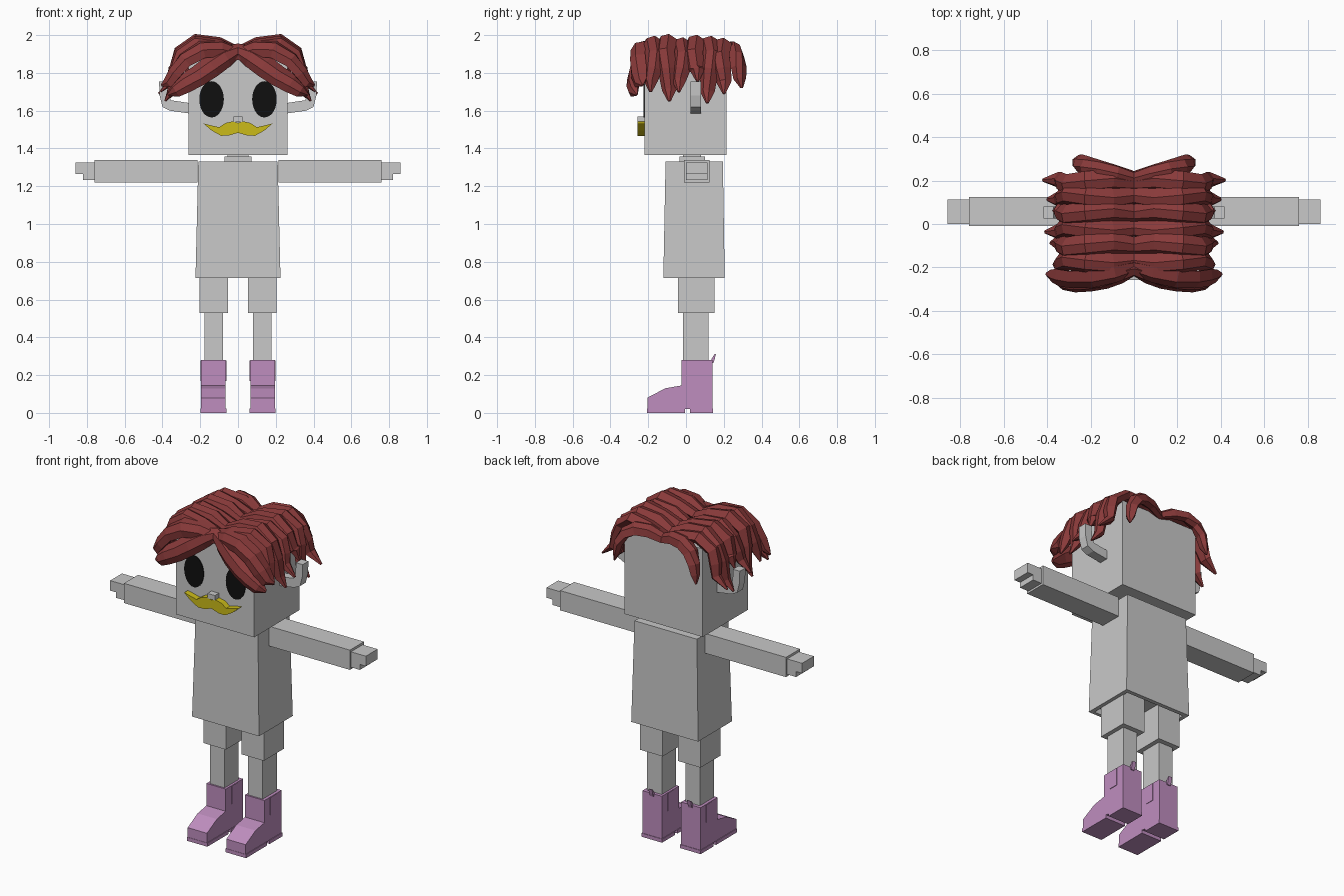
import bpy, bmesh, math
from mathutils import Vector

old = bpy.data.objects.get("Cube")
if old:
    bpy.data.objects.remove(old, do_unlink=True)


def material(name, r, g, b):
    m = bpy.data.materials.new(name)
    m.use_nodes = True
    m.diffuse_color = (r, g, b, 1)
    node = next(n for n in m.node_tree.nodes if n.type == 'BSDF_PRINCIPLED')
    node.inputs["Base Color"].default_value = (r, g, b, 1)
    node.inputs["Roughness"].default_value = 0.8
    return m


GREY = material("light grey", 0.58, 0.58, 0.58)
PINK = material("orchid pink", 0.52, 0.27, 0.52)
YELLOW = material("mustard yellow", 0.60, 0.50, 0.01)
BLACK = material("black", 0.005, 0.005, 0.005)
HAIR = material("auburn", 0.25, 0.042, 0.042)


def finish(name, bm, mat, mirror=False):
    bmesh.ops.recalc_face_normals(bm, faces=bm.faces)
    me = bpy.data.meshes.new(name)
    bm.to_mesh(me)
    bm.free()
    me.materials.append(mat)
    ob = bpy.data.objects.new(name, me)
    bpy.context.collection.objects.link(ob)
    if mirror:
        ob.modifiers.new("Mirror", 'MIRROR').use_mirror_merge = False
    return ob


def loft(name, rings, mat, mirror=False, cap=True):
    """Skin a series of equal-sized rings."""
    bm = bmesh.new()
    loops = [[bm.verts.new(p) for p in ring] for ring in rings]
    n = len(loops[0])
    for a, b in zip(loops, loops[1:]):
        for i in range(n):
            j = (i + 1) % n
            bm.faces.new((a[i], a[j], b[j], b[i]))
    if cap:
        bm.faces.new(loops[0])
        bm.faces.new(loops[-1])
    return finish(name, bm, mat, mirror)


def rect(x0, x1, y0, y1, z):
    return [(x0, y0, z), (x1, y0, z), (x1, y1, z), (x0, y1, z)]


def box(name, x, y, z, mat, mirror=False):
    return loft(name, [rect(*x, *y, z[0]), rect(*x, *y, z[1])], mat, mirror)


def prism_x(name, yz, x0, x1, mat, mirror=False):
    return loft(name, [[(x, y, z) for y, z in yz] for x in (x0, x1)], mat, mirror)


def prism_y(name, xz, y0, y1, mat, mirror=False):
    return loft(name, [[(x, y, z) for x, z in xz] for y in (y0, y1)], mat, mirror)


# Torso: slightly flared shirt with a recessed underside
loft("torso", [rect(-.20, .20, -.10, .18, .75), rect(-.20, .20, -.10, .18, .715),
               rect(-.225, .225, -.12, .205, .715), rect(-.21, .21, -.108, .195, 1.33)], GREY)

# Neck and head
box("neck", (-.072, .072), (-.035, .10), (1.32, 1.358), GREY)
box("neck_collar", (-.055, .055), (-.015, .08), (1.35, 1.37), GREY)
box("head", (-.263, .263), (-.22, .215), (1.365, 1.90), GREY)

# Arms and mitten hands
box("arm", (.215, .76), (-.01, .125), (1.22, 1.34), GREY, True)
box("hand", (.75, .86), (0, .113), (1.265, 1.326), GREY, True)
box("palm", (.75, .82), (0, .113), (1.232, 1.27), GREY, True)

# Legs
box("upper_leg", (.052, .203), (-.042, .15), (.53, .752), GREY, True)
box("lower_leg", (.079, .177), (-.015, .12), (.26, .54), GREY, True)

# Boots
boot = [(.14, .02), (.14, .28), (-.025, .28), (-.025, .145), (-.11, .13),
        (-.205, .08), (-.205, .02)]
prism_x("boot", boot, .065, .195, PINK, True)
box("boot_sole", (.061, .199), (-.207, -.005), (0, .022), PINK, True)
box("boot_heel", (.061, .199), (.02, .143), (0, .022), PINK, True)
box("boot_side_panel", (.062, .198), (.03, .085), (.17, .278), PINK, True)
tab = [(.135, .265), (.135, .285), (.15, .31), (.158, .312), (.152, .285), (.145, .265)]
prism_x("boot_pull_tab", tab, .118, .142, PINK, True)

# Ears: hooked bands turning upward
ear = [(.255, 1.585), (.36, 1.60), (.40, 1.62), (.415, 1.68), (.418, 1.755),
       (.372, 1.755), (.370, 1.69), (.355, 1.655), (.255, 1.64)]
prism_y("ear", ear, .025, .08, GREY, True)

# Eyes: thin oval plates
oval = [(.14 + .065 * math.cos(a), 1.66 + .096 * math.sin(a))
        for a in (math.tau * i / 28 for i in range(28))]
prism_y("eye", oval, -.225, -.219, BLACK, True)

# Nose and moustache
box("nose", (-.025, .025), (-.258, -.21), (1.54, 1.57), GREY)
half = [(.03, 1.543), (.065, 1.535), (.10, 1.512), (.183, 1.532),
        (.14, 1.495), (.09, 1.467), (.05, 1.468)]
tache = [(0, 1.535)] + half + [(0, 1.483)] + [(-x, z) for x, z in reversed(half)]
prism_y("moustache", tache, -.256, -.218, YELLOW)


# Hair locks: faceted tapering tubes swept from the parting
SECTION = [(-1, -.2), (-.55, .8), (.25, 1), (1, .1), (.5, -.7), (-.5, -.8)]


def lock(name, path, side, width, thick):
    pts = [Vector(p) for p in path]
    rings = []
    last = len(pts) - 1
    for i, p in enumerate(pts):
        t = (pts[min(i + 1, last)] - pts[max(i - 1, 0)]).normalized()
        n = t.cross(Vector(side)).normalized()
        s = n.cross(t)
        k = (.8, 1, 1.05, 1, .95, .75, .15)[i]
        rings.append([p + s * (u * width * k) + n * (v * thick * k) for u, v in SECTION])
        if i == 0:
            for q in rings[0]:
                q.x = 0
    return loft(name, rings, HAIR, True)


# Crown rows: y position, tip height, tip reach, crown lift
rows = [(-.175, 1.70, .37, 0), (-.10, 1.65, .385, .01), (-.025, 1.70, .41, -.008),
        (.05, 1.755, .37, .006), (.125, 1.64, .40, 0), (.19, 1.69, .42, -.01)]
for i, (y, tip, reach, lift) in enumerate(rows):
    sway = .012 if i % 2 else -.012
    path = [(0, y, 1.905 + lift), (.10, y + sway, 1.942 + lift), (.22, y, 1.958 + lift),
            (.305, y - sway, 1.90 + lift), (.33, y, 1.82),
            (.345, y + sway, tip + .06), (reach, y + sway, tip)]
    lock(f"hair_row_{i + 1}", path, (0, 1, .12), .052, .036)

# Fringe: broad upper lock and a lower lock sweeping across the forehead
lock("fringe_upper", [(0, -.205, 1.905), (.09, -.23, 1.93), (.19, -.25, 1.925),
                      (.28, -.255, 1.87), (.335, -.25, 1.80), (.37, -.24, 1.75),
                      (.405, -.23, 1.735)], (0, .65, .75), .055, .035)
lock("fringe_lower", [(0, -.215, 1.915), (.07, -.24, 1.885), (.14, -.262, 1.835),
                      (.21, -.275, 1.785), (.28, -.28, 1.745), (.33, -.275, 1.71),
                      (.37, -.26, 1.685)], (0, .35, .93), .058, .033)

# Back locks: fan outward and hang behind the corners
lock("nape_lock", [(0, .215, 1.90), (.08, .235, 1.93), (.16, .255, 1.93),
                   (.22, .27, 1.89), (.25, .28, 1.83), (.262, .285, 1.77),
                   (.275, .295, 1.72)], (0, .75, -.65), .045, .032)
